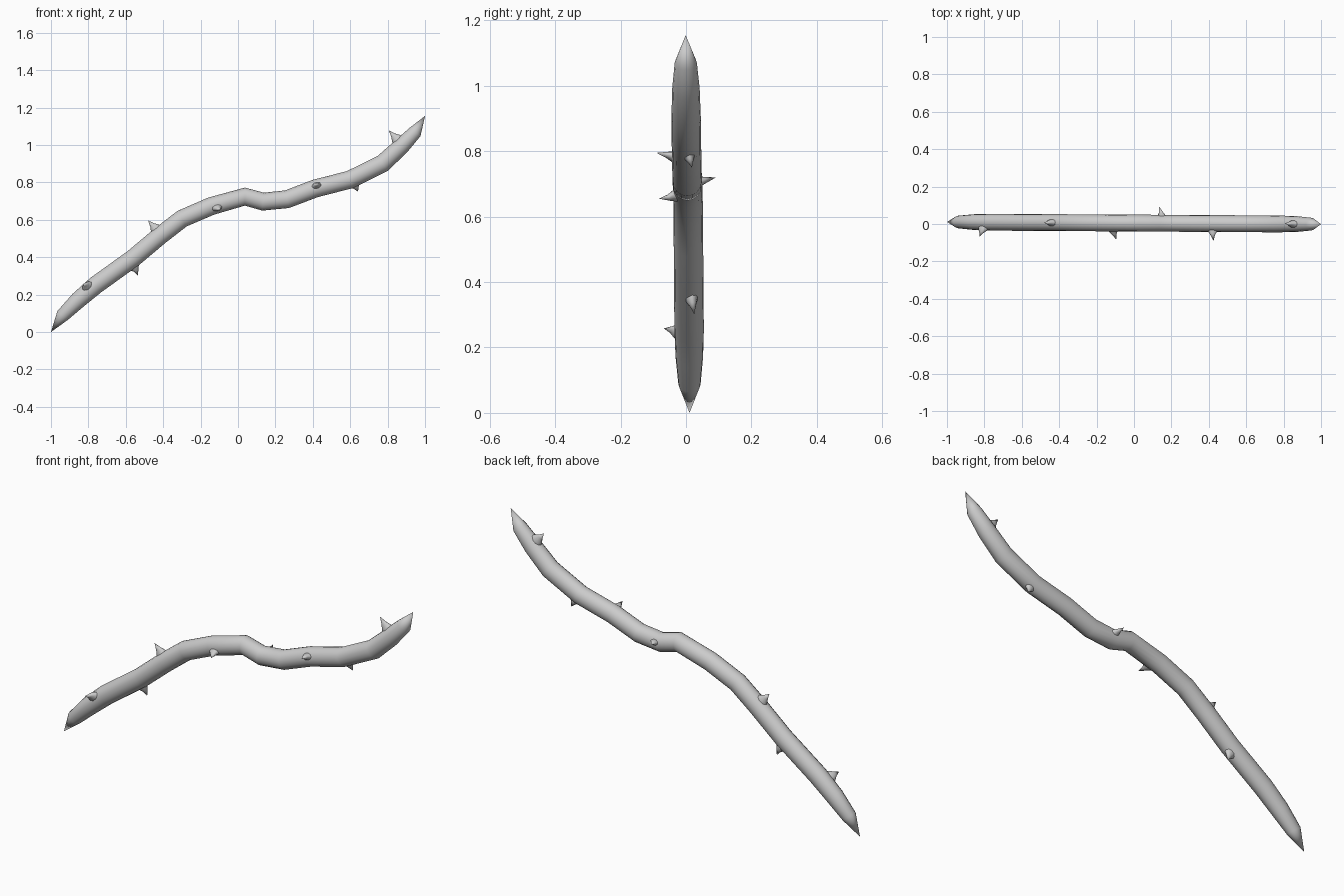
import bpy, bmesh, math
from mathutils import Vector

if "Cube" in bpy.data.objects:
    bpy.data.objects.remove(bpy.data.objects["Cube"])


def loft(name, rings):
    """Skin a list of rings; single-point rings become tips."""
    bm = bmesh.new()
    loops = [[bm.verts.new(p) for p in r] for r in rings]
    for a, b in zip(loops, loops[1:]):
        n = max(len(a), len(b))
        for i in range(n):
            j = (i + 1) % n
            if len(a) == 1:
                bm.faces.new((a[0], b[j], b[i]))
            elif len(b) == 1:
                bm.faces.new((a[i], a[j], b[0]))
            else:
                bm.faces.new((a[i], a[j], b[j], b[i]))
    if len(loops[0]) > 2:
        bm.faces.new(loops[0][::-1])
    bmesh.ops.recalc_face_normals(bm, faces=bm.faces)
    for f in bm.faces:
        f.smooth = len(f.verts) < 5
    me = bpy.data.meshes.new(name)
    bm.to_mesh(me)
    bm.free()
    ob = bpy.data.objects.new(name, me)
    bpy.context.collection.objects.link(ob)
    return ob


def ring(c, u, v, ru, rv, n):
    return [c + u * ru * math.cos(2 * math.pi * i / n) + v * rv * math.sin(2 * math.pi * i / n)
            for i in range(n)]


# Wavy stem: x, z of the centre line, tapering to a point at both ends
path = [(-1, 0), (-.938, .088), (-.855, .17), (-.759, .252), (-.561, .394),
        (-.417, .515), (-.299, .606), (-.144, .673), (.037, .724), (.134, .697),
        (.262, .71), (.412, .767), (.599, .815), (.773, .901), (.872, .992),
        (.947, 1.07), (1, 1.155)]
pts = [Vector((x, .005 - .006 * x, z)) for x, z in path]
Y = Vector((0, 1, 0))
rings = [[pts[0]]]
for i in range(1, len(pts) - 1):
    t = (pts[i + 1] - pts[i]).normalized() + (pts[i] - pts[i - 1]).normalized()
    side = t.cross(Y).normalized()
    edge = min(i, len(pts) - 1 - i)
    r = {1: .034, 2: .042}.get(edge, .045)
    rings.append(ring(pts[i], side, Y, r * 1.07, r, 16))
rings.append([pts[-1]])
loft("stem", rings)

# Hooked thorns: base centre on the stem and tip
thorns = [((-.81, -.03, .25), (-.825, -.068, .258)),
          ((-.551, .018, .346), (-.535, .025, .302)),
          ((-.444, .007, .556), (-.481, .007, .596)),
          ((-.112, -.033, .663), (-.095, -.083, .655)),
          ((.15, .035, .706), (.135, .092, .72)),
          ((.42, -.035, .783), (.425, -.09, .795)),
          ((.626, .01, .785), (.642, .018, .75)),
          ((.845, .0, 1.035), (.807, .004, 1.077))]
for k, (b, t) in enumerate(thorns):
    b, t = Vector(b), Vector(t)
    # nearest stem segment gives the growth direction
    i = max(j for j in range(len(pts) - 1) if pts[j].x <= b.x)
    along = (pts[i + 1] - pts[i]).normalized()
    out = b - pts[i]
    out = (out - along * out.dot(along)).normalized()
    across = along.cross(out)
    h = (t - b).dot(out)
    root = b - out * .012
    mid = b + out * h * .4 + (t - b - out * h) * .25
    loft("thorn_%d" % (k + 1), [ring(root, along, across, .033, .02, 10),
                                ring(b, along, across, .028, .018, 10),
                                ring(mid, along, across, .014, .010, 10), [t]])
